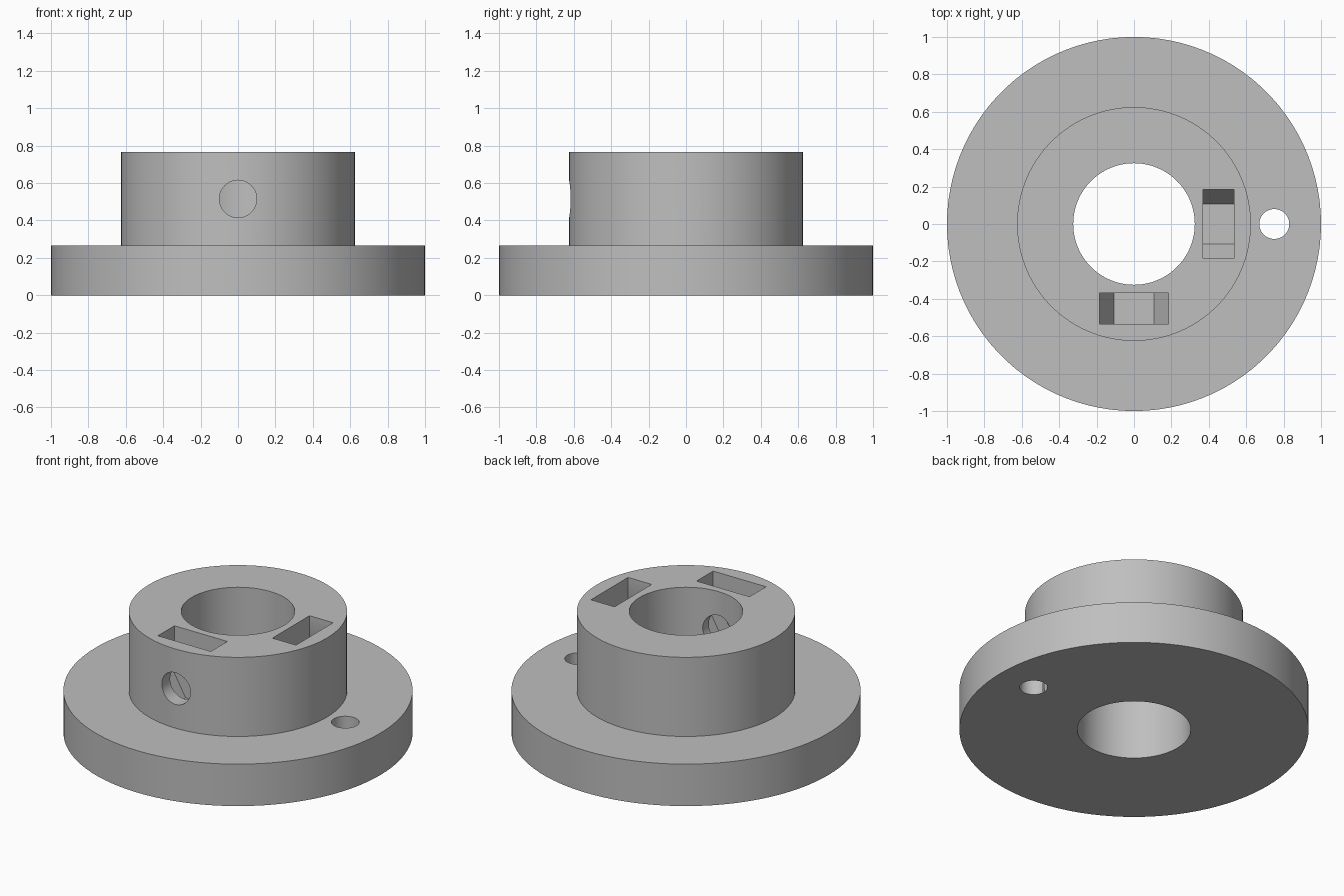
import bpy, bmesh, math
from mathutils import Matrix, Vector

SIDES = 100
FLANGE_R, HUB_R, BORE_R = 1.0, 0.625, 0.325
FLANGE_H, TOP = 0.265, 0.765
SCREW_Z, NUT_FLAT = 0.515, 0.185

cube = bpy.data.objects.get("Cube")
if cube:
    bpy.data.objects.remove(cube, do_unlink=True)

grey = bpy.data.materials.new("plain grey")
grey.use_nodes = True
color = (0.52, 0.52, 0.52, 1)
grey.diffuse_color = color
grey.node_tree.nodes["Principled BSDF"].inputs["Base Color"].default_value = color


def add_object(name, bm):
    bmesh.ops.recalc_face_normals(bm, faces=bm.faces)
    mesh = bpy.data.meshes.new(name)
    bm.to_mesh(mesh)
    bm.free()
    mesh.materials.append(grey)
    obj = bpy.data.objects.new(name, mesh)
    bpy.context.collection.objects.link(obj)
    return obj


def prism(name, points, depth, matrix):
    """Extrude a flat outline along its local z, then place it."""
    bm = bmesh.new()
    face = bm.faces.new([bm.verts.new((x, y, 0)) for x, y in points])
    out = bmesh.ops.extrude_face_region(bm, geom=[face])
    moved = [g for g in out["geom"] if isinstance(g, bmesh.types.BMVert)]
    bmesh.ops.translate(bm, verts=moved, vec=(0, 0, depth))
    bm.transform(matrix)
    return add_object(name, bm)


def circle(radius, sides):
    turn = 2 * math.pi / sides
    return [(radius * math.cos(i * turn), radius * math.sin(i * turn)) for i in range(sides)]


# Flange, hub and bore turned from one profile
profile = [(BORE_R, 0), (FLANGE_R, 0), (FLANGE_R, FLANGE_H),
           (HUB_R, FLANGE_H), (HUB_R, TOP), (BORE_R, TOP)]
bm = bmesh.new()
rings = [[bm.verts.new((x, y, z)) for x, y in circle(r, SIDES)] for r, z in profile]
for a, b in zip(rings, rings[1:] + rings[:1]):
    for i in range(SIDES):
        j = (i + 1) % SIDES
        bm.faces.new((a[i], a[j], b[j], b[i]))
body = add_object("flanged_hub", bm)

cutters = []

# Three mounting holes through the flange
for i in range(3):
    spin = Matrix.Rotation(i * math.tau / 3, 4, "Z")
    place = spin @ Matrix.Translation((0.75, 0, -0.1))
    cutters.append(prism("mounting_hole", circle(0.08, 48), 0.5, place))

# Outline of a nut pocket: hexagon below, straight slot open to the top
corner = NUT_FLAT / math.cos(math.pi / 6)
shoulder = (corner - NUT_FLAT) * math.tan(math.pi / 3)
half = [(corner / 2, -NUT_FLAT), (corner, 0), (NUT_FLAT, shoulder), (NUT_FLAT, 0.4)]
pocket = half + [(-x, y) for x, y in reversed(half)]

# Radial set-screw hole and nut pocket, on the front and on the left
upright = Matrix.Rotation(math.pi / 2, 4, "X")  # local z points to -y
for angle in (0, math.pi / 2):
    spin = Matrix.Rotation(angle, 4, "Z")
    for name, outline, start, depth in (("screw_hole", circle(0.1, 48), 0.2, 0.6),
                                        ("nut_pocket", pocket, 0.37, 0.165)):
        place = spin @ Matrix.Translation((0, -start, SCREW_Z)) @ upright
        cutters.append(prism(name, outline, depth, place))

# Cut everything, keep the finished mesh and drop the cutters
for cutter in cutters:
    mod = body.modifiers.new(cutter.name, "BOOLEAN")
    mod.operation, mod.solver, mod.object = "DIFFERENCE", "EXACT", cutter
bpy.context.view_layer.update()
finished = bpy.data.meshes.new_from_object(
    body.evaluated_get(bpy.context.evaluated_depsgraph_get()))
body.modifiers.clear()
body.data = finished
for cutter in cutters:
    bpy.data.objects.remove(cutter, do_unlink=True)

# Smooth walls with crisp rims
bpy.ops.object.select_all(action="DESELECT")
body.select_set(True)
bpy.context.view_layer.objects.active = body
bpy.ops.object.shade_smooth_by_angle(angle=math.radians(30))
